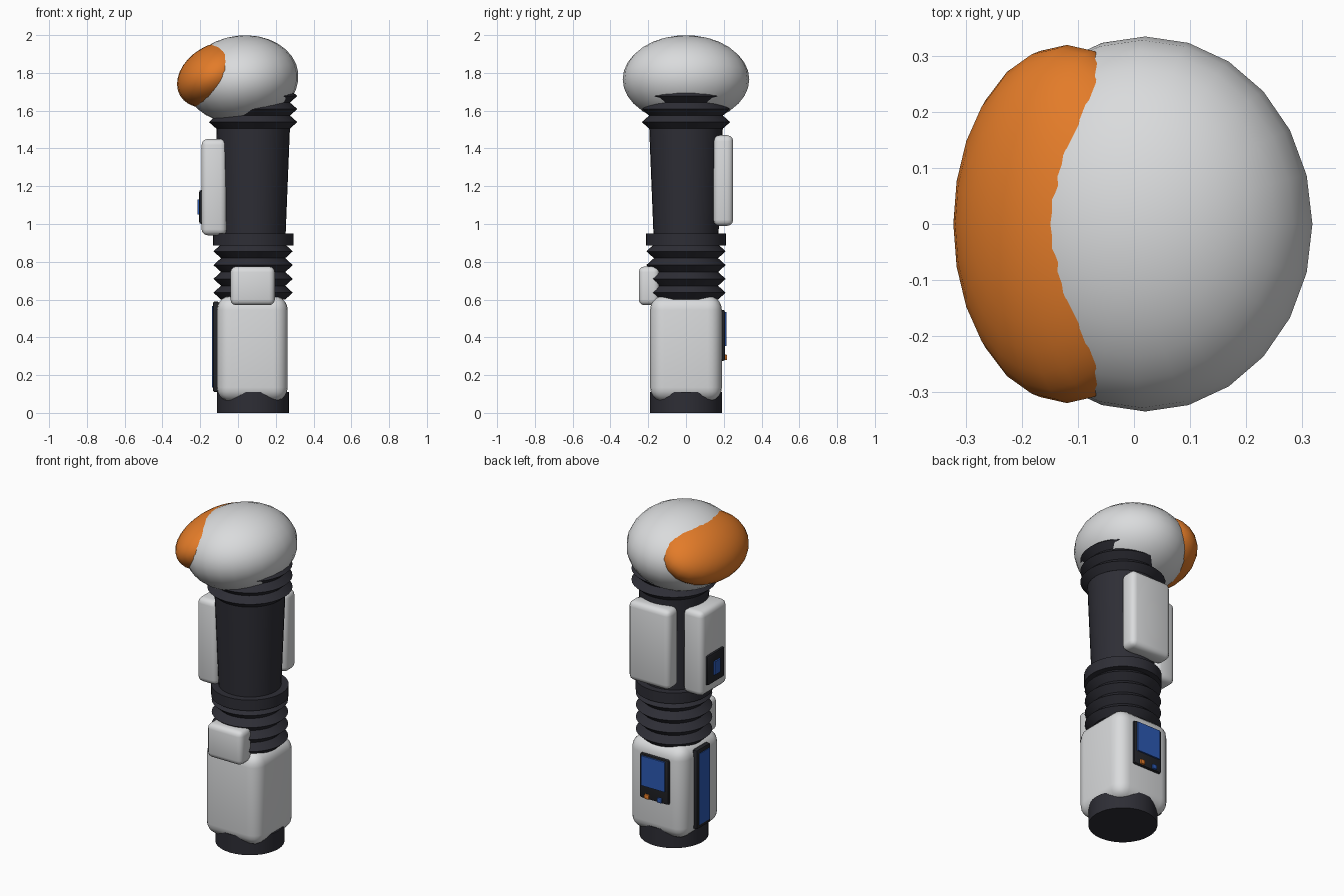
import bpy, math

if "Cube" in bpy.data.objects:
    bpy.data.objects.remove(bpy.data.objects["Cube"], do_unlink=True)


def material(name, rgb):
    m = bpy.data.materials.new(name)
    m.use_nodes = True
    m.diffuse_color = (*rgb, 1)
    m.node_tree.nodes["Principled BSDF"].inputs["Base Color"].default_value = (*rgb, 1)
    return m


white = material("shell white", (0.7, 0.71, 0.72))
dark = material("rubber dark", (0.027, 0.027, 0.036))
panel = material("panel black", (0.017, 0.018, 0.022))
orange = material("visor orange", (0.77, 0.2, 0.022))
blue = material("screen blue", (0.025, 0.1, 0.45))

AXIS = 0.08  # x of the column centre


def finish(ob, name, mat, angle=40):
    ob.name = ob.data.name = name
    ob.data.materials.append(mat)
    bpy.ops.object.select_all(action='DESELECT')
    ob.select_set(True)
    bpy.context.view_layer.objects.active = ob
    bpy.ops.object.shade_smooth_by_angle(angle=math.radians(angle))
    return ob


def box(name, mat, xs, ys, zs, bevel=0.0, segments=3):
    """Rounded box between the given limits on each axis."""
    spans = (xs, ys, zs)
    bpy.ops.mesh.primitive_cube_add(size=1, location=[sum(s) / 2 for s in spans])
    ob = bpy.context.object
    ob.scale = [s[1] - s[0] for s in spans]
    bpy.ops.object.transform_apply(location=False, rotation=False, scale=True)
    if bevel:
        mod = ob.modifiers.new("rounding", 'BEVEL')
        mod.width, mod.segments = bevel, segments
        bpy.ops.object.modifier_apply(modifier=mod.name)
    return finish(ob, name, mat)


def lathe(name, mat, profile, sides=32):
    """Closed solid turned round the column axis from (radius, z) points."""
    verts, faces = [], []
    for r, z in profile:
        for i in range(sides):
            a = math.tau * i / sides
            verts.append((r * math.cos(a), r * math.sin(a), z))
    for k in range(len(profile) - 1):
        for i in range(sides):
            j = (i + 1) % sides
            lo, hi = k * sides, (k + 1) * sides
            faces.append((lo + i, lo + j, hi + j, hi + i))
    faces.append(tuple(reversed(range(sides))))
    faces.append(tuple(range(len(verts) - sides, len(verts))))
    me = bpy.data.meshes.new(name)
    me.from_pydata(verts, [], faces)
    ob = bpy.data.objects.new(name, me)
    ob.location.x = AXIS
    bpy.context.collection.objects.link(ob)
    return finish(ob, name, mat, 30)


def bellows(name, inner, outer, bottom, pitch, count):
    profile = [(inner, bottom)]
    for k in range(count):
        z = bottom + k * pitch
        profile += [(outer, z + pitch / 2), (inner, z + pitch)]
    return lathe(name, dark, profile)


def ellipsoid(name, mat, centre, radii, tilt):
    bpy.ops.mesh.primitive_uv_sphere_add(segments=24, ring_count=16, radius=1, location=centre)
    ob = bpy.context.object
    ob.scale = radii
    ob.rotation_euler.y = math.radians(-tilt)
    return finish(ob, name, mat, 60)


# Column
lathe("base_plug", dark, [(0.19, 0), (0.19, 0.11)])
box("lower_shell", white, (-0.112, 0.263), (-0.19, 0.19), (0.06, 0.62), 0.075, 5)
bellows("lower_bellows", 0.17, 0.21, 0.6, 0.073, 4)
lathe("collar", dark, [(0.213, 0.885), (0.213, 0.95)])
lathe("upper_tube", dark, [(0.172, 0.94), (0.195, 1.51)])
bellows("upper_bellows", 0.195, 0.234, 1.505, 0.069, 3)

# Head and visor
ellipsoid("head", white, (0.02, 0, 1.766), (0.301, 0.335, 0.232), 7)
ellipsoid("visor", orange, (-0.12, 0, 1.79), (0.217, 0.32, 0.157), 31)

# Shell plates and pouch
box("right_plate", white, (-0.193, -0.06), (-0.125, 0.125), (0.94, 1.45), 0.032)
box("back_plate", white, (AXIS - 0.138, AXIS + 0.138), (0.145, 0.25), (0.99, 1.47), 0.032)
box("front_pouch", white, (-0.04, 0.195), (-0.25, -0.14), (0.57, 0.775), 0.03)

# Small light on the right plate
box("right_light_frame", panel, (-0.206, -0.18), (-0.08, 0.085), (1.0, 1.18), 0.012, 2)
box("right_light", blue, (-0.215, -0.2), (-0.025, 0.03), (1.05, 1.13))

# Long light strip on the right of the lower shell
box("strip_frame", panel, (-0.133, -0.1), (-0.047, 0.085), (0.11, 0.59), 0.01, 2)
box("strip_light", blue, (-0.137, -0.12), (-0.032, 0.065), (0.135, 0.565))

# Display with two buttons on the back of the lower shell
box("display_frame", panel, (-0.025, 0.168), (0.17, 0.206), (0.275, 0.545), 0.01, 2)
box("display_screen", blue, (-0.005, 0.15), (0.19, 0.215), (0.355, 0.535))
for name, mat, x in (("orange_button", orange, 0.115), ("blue_button", blue, 0.03)):
    box(name, mat, (x - 0.015, x + 0.015), (0.19, 0.217), (0.28, 0.308), 0.004, 2)
